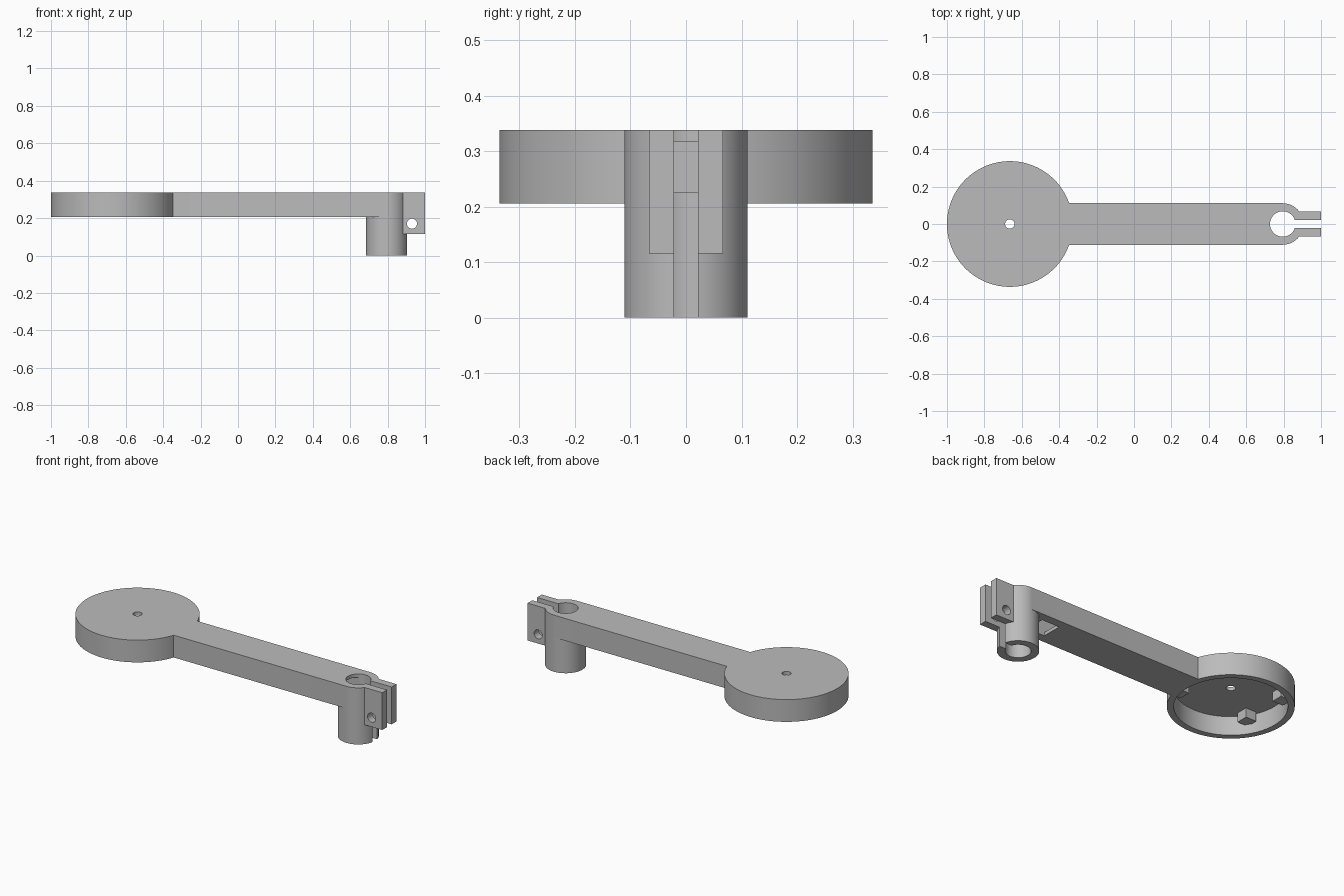
import bpy, math

if "Cube" in bpy.data.objects:
    bpy.data.objects.remove(bpy.data.objects["Cube"], do_unlink=True)

grey = bpy.data.materials.new("plain grey")
grey.use_nodes = True
COLOUR = (0.5, 0.5, 0.5, 1)
grey.diffuse_color = COLOUR
grey.node_tree.nodes["Principled BSDF"].inputs["Base Color"].default_value = COLOUR

DISC_X, TUBE_X = -0.664, 0.795
TOP, UNDER, CEILING = 0.338, 0.205, 0.317
HALF_ARM, HALF_SLOT = 0.111, 0.022


def box(name, x, y, z):
    """Box from (low, high) ranges."""
    bpy.ops.mesh.primitive_cube_add(size=1, location=[sum(r) / 2 for r in (x, y, z)])
    ob = bpy.context.object
    ob.name = name
    ob.scale = [r[1] - r[0] for r in (x, y, z)]
    bpy.ops.object.transform_apply(location=True, rotation=True, scale=True)
    ob.data.materials.append(grey)
    return ob


def cylinder(name, x, radius, z, sides=64):
    """Upright cylinder centred on y = 0."""
    bpy.ops.mesh.primitive_cylinder_add(vertices=sides, radius=radius, depth=z[1] - z[0],
                                        location=(x, 0, sum(z) / 2))
    ob = bpy.context.object
    ob.name = name
    bpy.ops.object.transform_apply(location=True, rotation=True, scale=True)
    ob.data.materials.append(grey)
    return ob


def combine(target, other, operation):
    """Apply a boolean and remove the helper."""
    mod = target.modifiers.new("join", 'BOOLEAN')
    mod.operation, mod.solver, mod.object = operation, 'EXACT', other
    bpy.context.view_layer.objects.active = target
    bpy.ops.object.modifier_apply(modifier=mod.name)
    bpy.data.objects.remove(other, do_unlink=True)


# Solid outline: disc, arm, clamp tube and two ears
body = cylinder("arm_body", DISC_X, 0.336, (UNDER, TOP), 128)
solids = [
    box("arm", (DISC_X + 0.1, TUBE_X), (-HALF_ARM, HALF_ARM), (UNDER, TOP)),
    cylinder("clamp_tube", TUBE_X, HALF_ARM, (0, TOP)),
    box("clamp_ears", (TUBE_X, 1), (-0.067, 0.067), (0.115, TOP)),
]
for solid in solids:
    combine(body, solid, 'UNION')

# Bolt hole cutter lies along y
bolt = cylinder("bolt_cutter", 0, 0.027, (-0.3, 0.3), 32)
bolt.rotation_euler.x = math.pi / 2
bolt.location = (0.93, 0, 0.17)
bpy.context.view_layer.update()

# Hollows: disc recess, centre hole, tube bore, clamp slot, cable channel and window
cutters = [
    cylinder("recess", DISC_X, 0.3, (0.1, CEILING), 128),
    cylinder("centre_hole", DISC_X, 0.025, (0.1, 0.5), 32),
    cylinder("bore", TUBE_X, 0.068, (-0.1, 0.5)),
    box("clamp_slot", (TUBE_X, 1.1), (-HALF_SLOT, HALF_SLOT), (-0.1, 0.5)),
    box("cable_channel", (DISC_X + 0.2, TUBE_X - 0.02), (-0.06, 0.06), (0.225, CEILING)),
    box("cable_window", (0.565, 0.68), (-0.06, 0.06), (0.15, 0.27)),
    bolt,
]
for cutter in cutters:
    cutter.hide_render = True
    combine(body, cutter, 'DIFFERENCE')

# Smooth round walls, sharp corners
bpy.ops.object.select_all(action='DESELECT')
body.select_set(True)
bpy.context.view_layer.objects.active = body
bpy.ops.object.shade_smooth_by_angle(angle=math.radians(25))

# Four small tabs around the recess
for side_x, x_name in ((1, "left"), (-1, "right")):
    for side_y, y_name in ((1, "back"), (-1, "front")):
        cx, cy = DISC_X + side_x * 0.23, side_y * 0.143
        box(f"recess_tab_{y_name}_{x_name}", (cx - 0.035, cx + 0.035),
            (cy - 0.035, cy + 0.035), (0.262, CEILING + 0.005))
